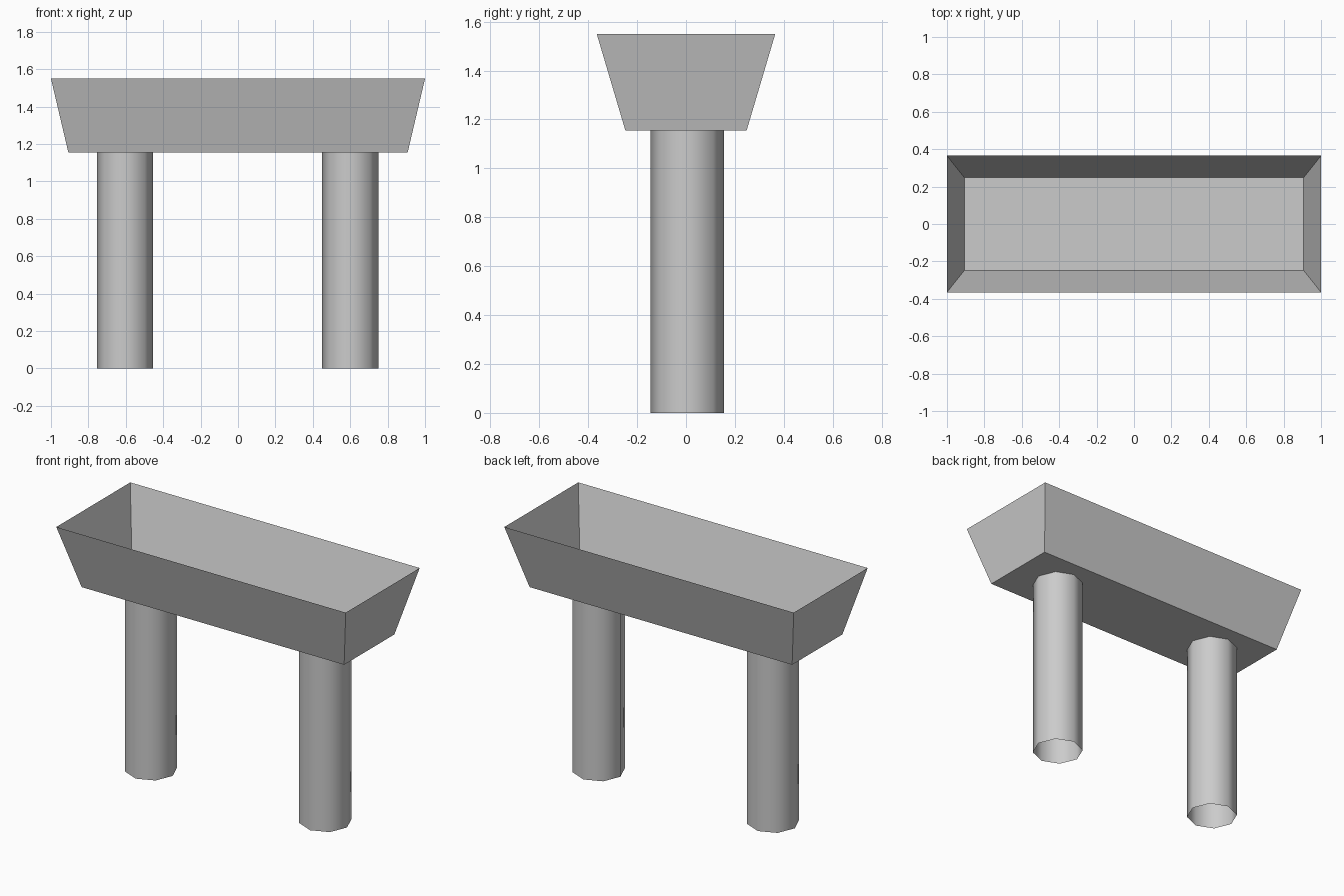
import bpy
import bmesh

old = bpy.data.objects.get("Cube")
if old:
    bpy.data.objects.remove(old, do_unlink=True)

# One plain grey for the whole model
grey = bpy.data.materials.new("stone_grey")
grey.use_nodes = True
colour = (0.6, 0.6, 0.6, 1)
grey.diffuse_color = colour
grey.node_tree.nodes["Principled BSDF"].inputs["Base Color"].default_value = colour

LEG_HEIGHT = 1.155
RIM_HEIGHT = 1.55


def add_trough():
    """Open box of thin sheets with walls flaring out to the rim."""
    bm = bmesh.new()
    bmesh.ops.create_cube(bm, size=2)
    top = [f for f in bm.faces if f.normal.z > 0.5]
    bmesh.ops.delete(bm, geom=top, context="FACES_ONLY")
    for v in bm.verts:
        rim = v.co.z > 0
        v.co.x *= 1.0 if rim else 0.907
        v.co.y *= 0.365 if rim else 0.248
        v.co.z = RIM_HEIGHT if rim else LEG_HEIGHT
    mesh = bpy.data.meshes.new("trough")
    bm.to_mesh(mesh)
    bm.free()
    trough = bpy.data.objects.new("trough", mesh)
    bpy.context.collection.objects.link(trough)
    mesh.materials.append(grey)


def add_leg(name, x):
    """Hollow eight-sided tube, smooth shaded."""
    bpy.ops.mesh.primitive_cylinder_add(
        vertices=8, radius=0.15, depth=LEG_HEIGHT, end_fill_type="NOTHING",
        location=(x, 0.005, LEG_HEIGHT / 2))
    leg = bpy.context.object
    leg.name = name
    leg.data.materials.append(grey)
    bpy.ops.object.shade_smooth()


add_trough()
add_leg("left_leg", 0.6)
add_leg("right_leg", -0.605)
